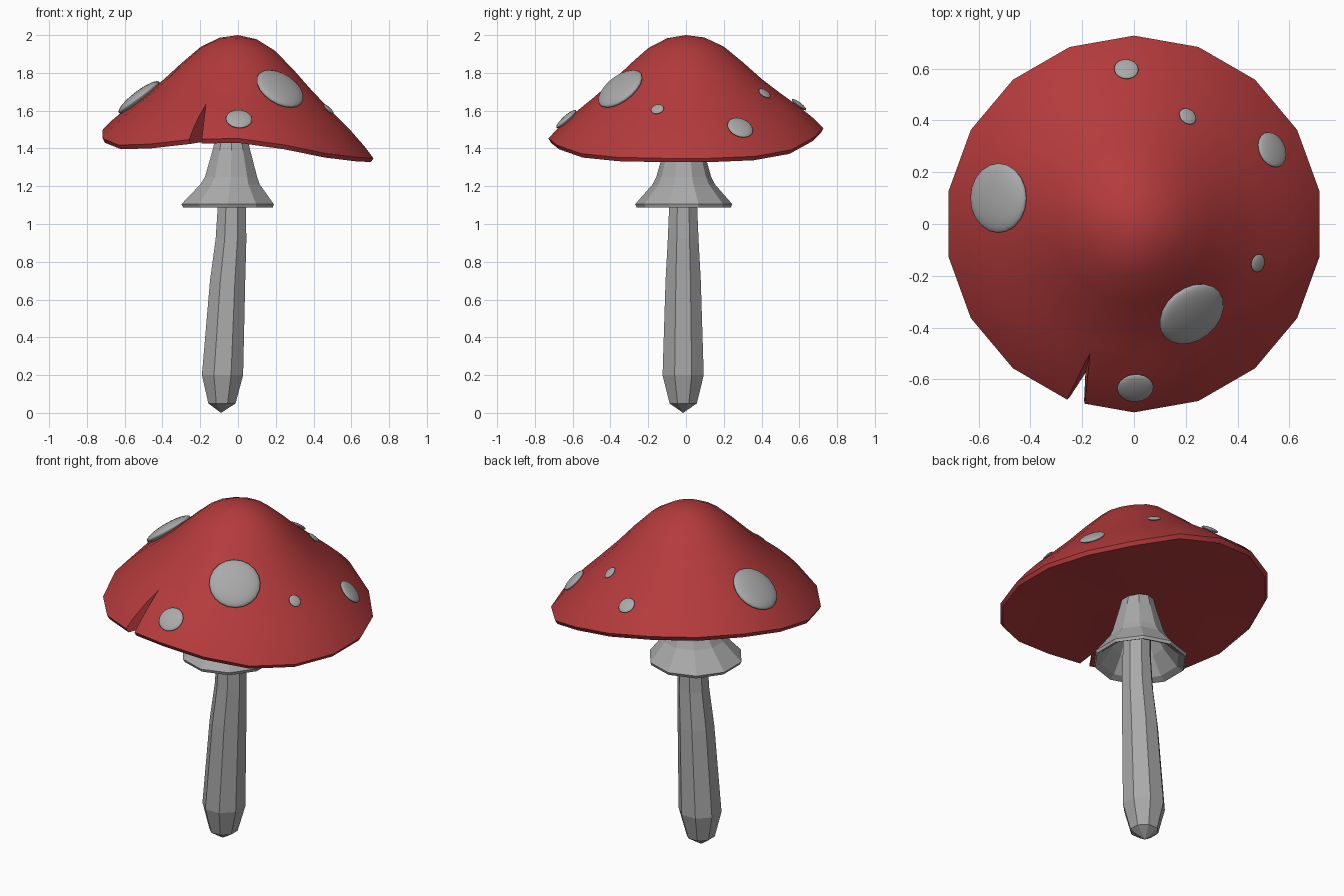
import bpy, bmesh, math
from mathutils import Vector

if "Cube" in bpy.data.objects:
    bpy.data.objects.remove(bpy.data.objects["Cube"])


def material(name, rgb):
    m = bpy.data.materials.new(name)
    m.diffuse_color = (*rgb, 1)
    m.use_nodes = True
    m.node_tree.nodes["Principled BSDF"].inputs["Base Color"].default_value = m.diffuse_color
    return m


RED = material("cap red", (0.46, 0.043, 0.045))
GREY = material("pale grey", (0.40, 0.40, 0.40))


def finish(name, bm, mat, smooth_angle=None):
    bmesh.ops.recalc_face_normals(bm, faces=bm.faces[:])
    me = bpy.data.meshes.new(name)
    bm.to_mesh(me)
    bm.free()
    me.materials.append(mat)
    ob = bpy.data.objects.new(name, me)
    bpy.context.collection.objects.link(ob)
    shade(me, smooth_angle)
    return ob


def shade(me, smooth_angle):
    for p in me.polygons:
        p.use_smooth = smooth_angle is not None
    if smooth_angle is not None:
        me.set_sharp_from_angle(angle=math.radians(smooth_angle))


def lathe(rings, sides, start, closed=False):
    """rings: functions of (index, angle) -> point; a ring of one point is given as a Vector."""
    bm = bmesh.new()
    rows = []
    for ring in rings:
        if isinstance(ring, Vector):
            rows.append([bm.verts.new(ring)] * sides)
        else:
            rows.append([bm.verts.new(ring(i, start + i * math.tau / sides)) for i in range(sides)])
    pairs = list(zip(rows, rows[1:]))
    if closed:
        pairs.append((rows[-1], rows[0]))
    for a, b in pairs:
        for i in range(sides):
            j = (i + 1) % sides
            vs = list(dict.fromkeys([a[i], a[j], b[j], b[i]]))
            if len(vs) > 2:
                bm.faces.new(vs)
    return bm


def circle(r, z, cx=0.0, cy=0.0):
    return lambda i, a: (cx + r * math.cos(a), cy + r * math.sin(a), z)


# Cap: drooping rim heights, every 20 degrees starting at 10 degrees
R = 0.728
RIM = [1.325, 1.335, 1.37, 1.44, 1.485, 1.515, 1.52, 1.51, 1.475,
       1.43, 1.395, 1.40, 1.425, 1.43, 1.395, 1.35, 1.33, 1.325]
TOP = [(0, 2.0), (0.10, 1.983), (0.20, 1.93), (0.30, 1.84), (0.40, 1.742),
       (0.50, 1.655), (0.60, 1.572), (0.68, 1.497), (R, 1.443)]
UNDER = [(0.715, 1.42), (0.5, 1.44), (0.25, 1.45)]


def droop(r, h):
    return (h - 1.42) * (r / R) ** 1.5


def cap_ring(r, z):
    return lambda i, a: (r * math.cos(a), r * math.sin(a), z + droop(r, RIM[i]))


rings = [Vector((0, 0, 2.0))] + [cap_ring(r, z) for r, z in TOP[1:] + UNDER]
rings.append(Vector((0, 0, 1.45)))
cap = finish("cap", lathe(rings, 18, math.radians(10)), RED, 40)

# Split in the front of the cap
bm = bmesh.new()
for co in [(-0.155, -0.437, 1.8), (-0.2, -0.627, 1.3),
           (-0.30, -0.8, 1.8), (-0.315, -0.8, 1.3),
           (-0.207, -0.8, 1.8), (-0.207, -0.8, 1.3)]:
    bm.verts.new(co)
bmesh.ops.convex_hull(bm, input=bm.verts[:])
cutter = finish("split_cutter", bm, RED)
cutter.hide_render = True
mod = cap.modifiers.new("split", 'BOOLEAN')
mod.operation = 'DIFFERENCE'
mod.solver = 'EXACT'
mod.object = cutter
deps = bpy.context.evaluated_depsgraph_get()
cut = bpy.data.meshes.new_from_object(cap.evaluated_get(deps))
cap.modifiers.clear()
cap.data = cut
shade(cut, 40)
bpy.data.objects.remove(cutter)


# Spots lying on the cap surface
def top_z(x, y):
    r = min(math.hypot(x, y), R)
    t = ((math.degrees(math.atan2(y, x)) - 10) / 20) % 18
    i = int(t) % 18
    h = RIM[i] + (RIM[(i + 1) % 18] - RIM[i]) * (t - int(t))
    for (r0, z0), (r1, z1) in zip(TOP, TOP[1:]):
        if r <= r1:
            break
    return z0 + (z1 - z0) * (r - r0) / (r1 - r0) + droop(r, h)


SPOTS = [(-0.52, 0.10, 0.135), (0.22, -0.345, 0.138), (0.005, -0.63, 0.07),
         (0.475, -0.15, 0.035), (0.53, 0.285, 0.071), (0.205, 0.413, 0.036),
         (-0.03, 0.595, 0.047)]
for n, (x, y, r) in enumerate(SPOTS):
    d = max(0.04, r * 0.7)
    gx = (top_z(x + d, y) - top_z(x - d, y)) / (2 * d)
    gy = (top_z(x, y + d) - top_z(x, y - d)) / (2 * d)
    normal = Vector((-gx, -gy, 1)).normalized()
    bm = bmesh.new()
    bmesh.ops.create_uvsphere(bm, u_segments=20, v_segments=12, radius=r)
    spot = finish(f"spot_{n + 1}", bm, GREY, 60)
    spot.location = Vector((x, y, top_z(x, y))) + normal * 0.006
    spot.rotation_euler = normal.to_track_quat('Z', 'Y').to_euler()
    spot.scale = (1, 1, 0.25)

# Stem: leaning, faceted, with a pointed foot
STEM = [(0.078, 0.05, -0.085), (0.118, 0.20, -0.082), (0.101, 0.70, -0.055),
        (0.088, 0.92, -0.037), (0.080, 1.10, -0.033), (0.075, 1.46, -0.035)]
rings = [Vector((-0.09, -0.015, 0))]
rings += [circle(r, z, cx, -0.015) for r, z, cx in STEM]
rings.append(Vector((-0.035, -0.015, 1.46)))
finish("stem", lathe(rings, 8, math.radians(22.5)), GREY)

# Skirt: flared hollow collar under the cap
SKIRT = [(0.085, 1.47, -0.035), (0.105, 1.39, -0.035), (0.145, 1.25, -0.037),
         (0.165, 1.21, -0.042), (0.257, 1.105, -0.055), (0.25, 1.088, -0.053),
         (0.215, 1.105, -0.05), (0.145, 1.195, -0.042), (0.115, 1.26, -0.037),
         (0.07, 1.44, -0.035)]
rings = [circle(r, z, cx, -0.012) for r, z, cx in SKIRT]
finish("skirt", lathe(rings, 10, math.radians(-90), closed=True), GREY)
